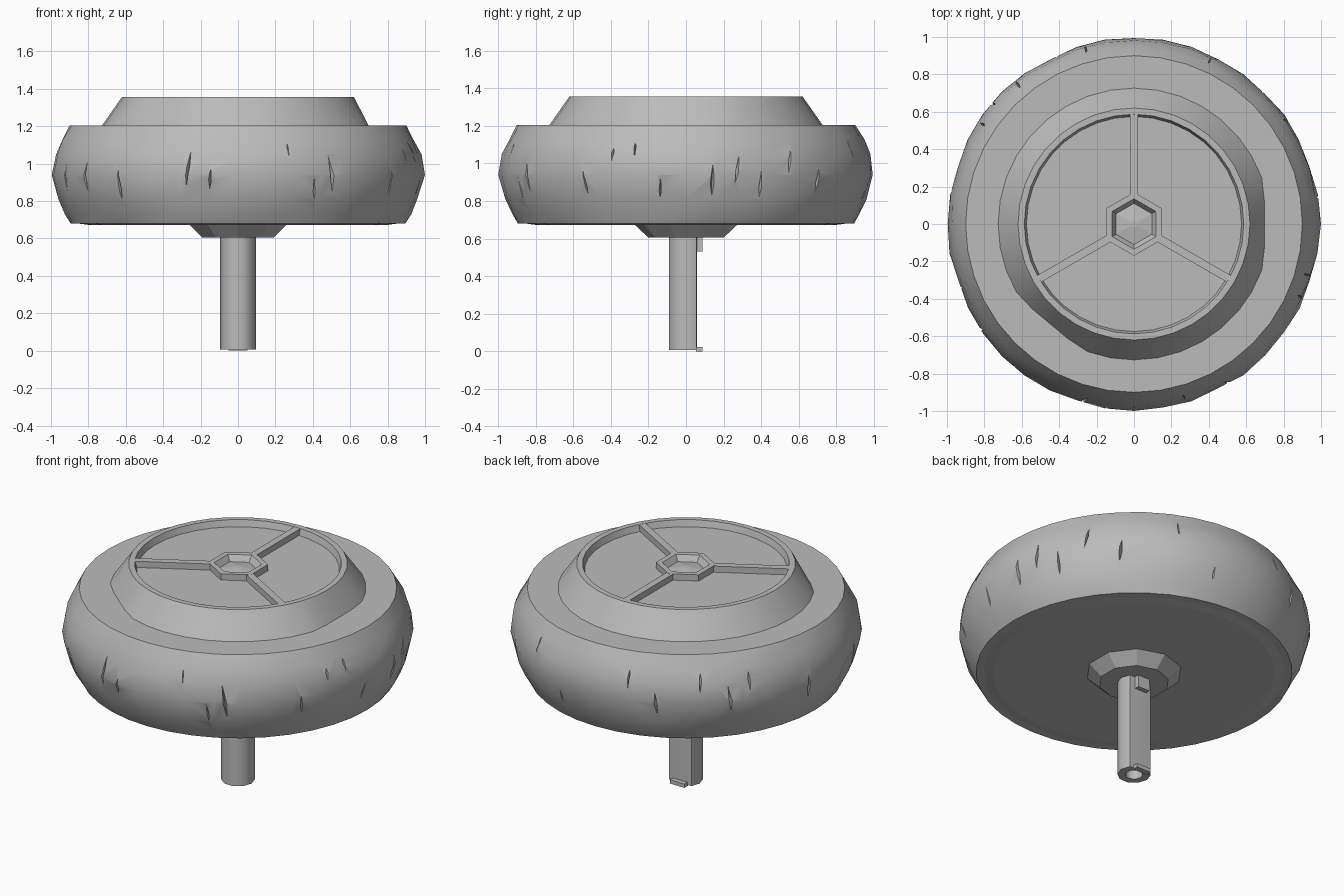
import bpy, bmesh, random
from math import sin, cos, radians, tau
from mathutils import Matrix, Vector

random.seed(4)
cube = bpy.data.objects.get("Cube")
if cube:
    bpy.data.objects.remove(cube)

grey = bpy.data.materials.new("plain grey")
grey.use_nodes = True
grey.diffuse_color = (0.5, 0.5, 0.5, 1)
grey.node_tree.nodes["Principled BSDF"].inputs["Base Color"].default_value = (0.5, 0.5, 0.5, 1)


def finish(name, bm, smooth=None):
    bmesh.ops.recalc_face_normals(bm, faces=bm.faces)
    mesh = bpy.data.meshes.new(name)
    bm.to_mesh(mesh)
    bm.free()
    mesh.materials.append(grey)
    obj = bpy.data.objects.new(name, mesh)
    bpy.context.collection.objects.link(obj)
    if smooth:
        shade(obj, smooth)
    return obj


def shade(obj, angle):
    bpy.ops.object.select_all(action='DESELECT')
    obj.select_set(True)
    bpy.context.view_layer.objects.active = obj
    bpy.ops.object.shade_smooth_by_angle(angle=radians(angle))


def lathe(profile, sides, phase=0.0, jitter=0.0):
    """Revolve (radius, height) points and close both ends."""
    bm = bmesh.new()
    rings = []
    for i, (r, z) in enumerate(profile):
        inner = 0 < i < len(profile) - 1
        ring = []
        for k in range(sides):
            a = tau * k / sides + radians(phase)
            rr = r - (random.uniform(0, jitter) if inner else 0)
            ring.append(bm.verts.new((rr * cos(a), rr * sin(a), z)))
        rings.append(ring)
    for low, high in zip(rings, rings[1:]):
        for k in range(sides):
            n = (k + 1) % sides
            bm.faces.new((low[k], low[n], high[n], high[k]))
    bm.faces.new(rings[0][::-1])
    bm.faces.new(rings[-1])
    return bm


def box(bm, size, matrix):
    bmesh.ops.create_cube(bm, size=1, matrix=matrix @ Matrix.Diagonal((*size, 1)))


# Worn tyre body
tyre = finish("tyre", lathe(
    [(.895, .68), (.93, .73), (.965, .81), (1, .94), (.985, 1.05), (.95, 1.13), (.9, 1.205)],
    40, 0, .014))

# Cracks: slim diamond cutters (angle, centre height, length)
cracks = [(254, .98, .5), (261, .91, .2), (286, 1.09, .24), (230, .86, .34), (214, .92, .34),
          (200, .92, .36), (295, .85, .3), (301, .94, .5), (327, .88, .3), (336, 1.06, .18),
          (344, 1.09, .22), (352, .85, .28), (8, .89, .36), (16, .96, .3), (24, .87, .34),
          (34, 1.02, .26), (45, .9, .3), (65, 1.1, .3), (78, .82, .24), (105, 1.08, .28),
          (115, .92, .3), (130, 1.08, .3), (140, .95, .34), (147, 1.06, .26), (170, .9, .32)]
bm = bmesh.new()
for angle, height, length in cracks:
    turn = Matrix.Rotation(radians(angle), 4, 'Z')
    tilt = Matrix.Rotation(radians(random.uniform(-7, 7)), 4, 'X')
    place = turn @ Matrix.Translation((.99, 0, height)) @ tilt
    half = random.uniform(.012, .02)
    skew = random.uniform(-.015, .015)
    loop = [bm.verts.new(place @ Vector(p)) for p in (
        (.04, half, 0), (.04, skew, length / 2), (.04, -half, 0), (.04, -skew, -length / 2))]
    tip = bm.verts.new(place @ Vector((-.06, skew, 0)))
    bm.faces.new(loop)
    for k in range(4):
        bm.faces.new((loop[k], tip, loop[(k + 1) % 4]))
cutter = finish("crack_cutter", bm)
cutter.hide_render = True
cut = tyre.modifiers.new("cracks", 'BOOLEAN')
cut.operation = 'DIFFERENCE'
cut.solver = 'EXACT'
cut.object = cutter
bpy.context.view_layer.update()
carved = bpy.data.meshes.new_from_object(tyre.evaluated_get(bpy.context.evaluated_depsgraph_get()))
tyre.modifiers.clear()
tyre.data = carved
bpy.data.objects.remove(cutter)
shade(tyre, 32)

# Thin underside plate
finish("underside_plate", lathe([(.8, .673), (.86, .681)], 28))

# Raised cap with a recessed face; two stretches of its foot are worn flat
bm = lathe([(.73, 1.2), (.62, 1.357), (.587, 1.357), (.575, 1.318)], 36)
for direction, limit in ((0, .7), (230, .7)):
    n = Vector((cos(radians(direction)), sin(radians(direction)), 0))
    for v in bm.verts:
        over = v.co.dot(n) - limit
        if over > 0:
            v.co -= n * over
finish("cap", bm, 35)

# Three spokes across the recessed face
bm = bmesh.new()
for angle in (90, 210, 330):
    box(bm, (.45, .042, .04),
        Matrix.Rotation(radians(angle), 4, 'Z') @ Matrix.Translation((.37, 0, 1.336)))
finish("cap_spokes", bm)

# Hexagonal hub ring with a dished middle
finish("hub_ring", lathe([(.17, 1.31), (.17, 1.357), (.135, 1.357), (.11, 1.321), (.02, 1.335)], 6, 30))

# Tapered collar beneath
finish("collar", lathe([(.2, .605), (.28, .68)], 10, 18))

# Hollow-ended axle with one flat side, plus a small lug at each end of the flat
bm = lathe([(.05, .12), (.05, .006), (.095, .006), (.095, .62)], 10)
for v in bm.verts:
    v.co.y = min(v.co.y, .058)
finish("axle", bm, 40)
bm = bmesh.new()
box(bm, (.08, .04, .08), Matrix.Translation((0, .067, .57)))
box(bm, (.1, .035, .022), Matrix.Translation((0, .07, .013)))
for v in bm.verts:
    if v.co.z < .01:
        v.co.z = 0
finish("axle_lugs", bm)
